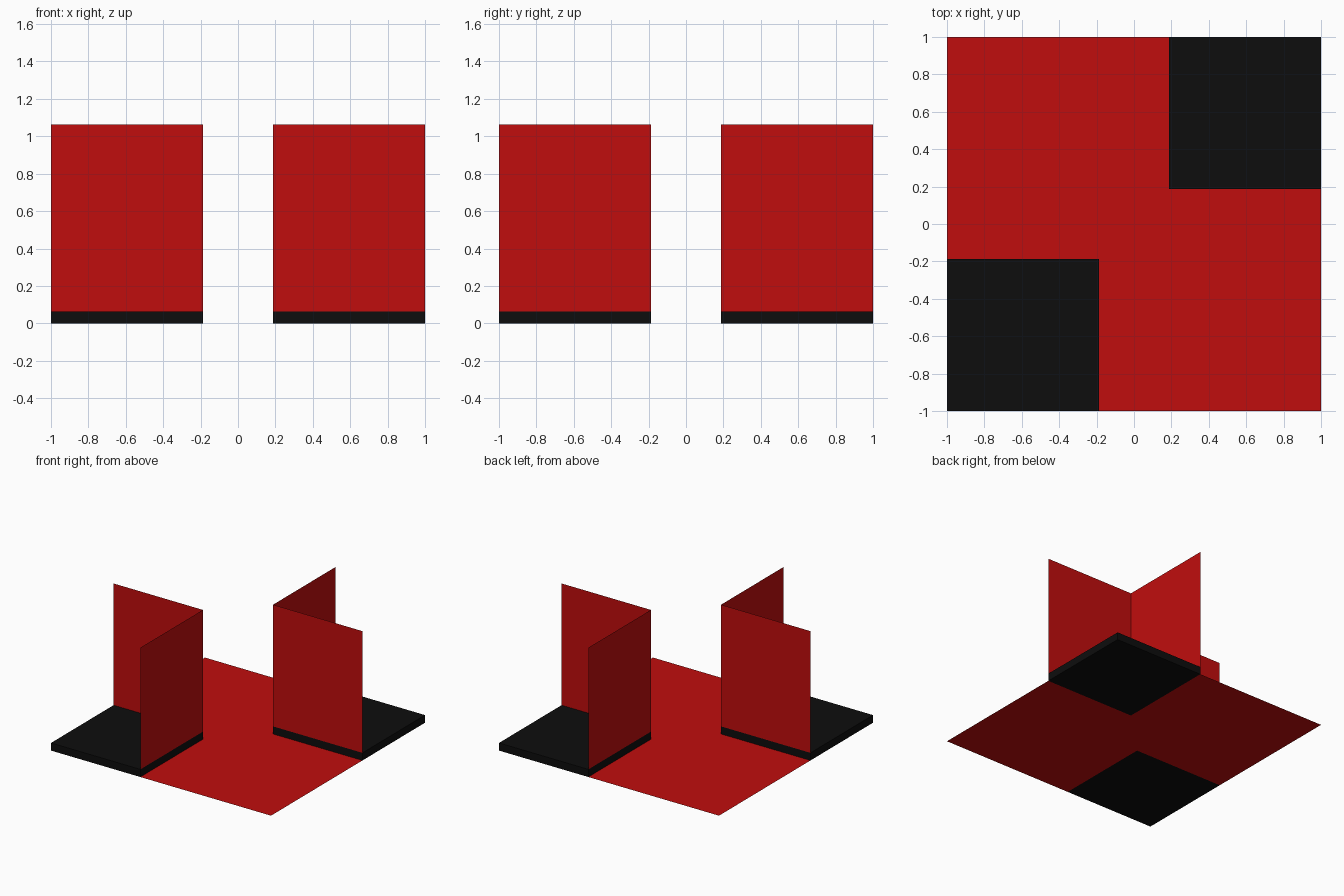
import bpy
import bmesh

cube = bpy.data.objects.get("Cube")
if cube:
    bpy.data.objects.remove(cube, do_unlink=True)

EDGE = 1.0        # outer half width
GAP = 0.1875      # half width of the corridors
BASE = 0.0625     # slab thickness
TOP = 1.0625      # top of the walls


def make_material(name, color):
    mat = bpy.data.materials.new(name)
    mat.use_nodes = True
    mat.diffuse_color = color
    mat.node_tree.nodes["Principled BSDF"].inputs["Base Color"].default_value = color
    return mat


red = make_material("red", (0.53, 0.004, 0.004, 1))
black = make_material("black", (0.004, 0.004, 0.004, 1))


def make_object(name, bm, mat):
    mesh = bpy.data.meshes.new(name)
    bm.to_mesh(mesh)
    bm.free()
    mesh.materials.append(mat)
    obj = bpy.data.objects.new(name, mesh)
    bpy.context.collection.objects.link(obj)
    return obj


def make_sheet(name, points, mat):
    bm = bmesh.new()
    bm.faces.new([bm.verts.new(p) for p in points])
    return make_object(name, bm, mat)


# Flat floor, stepped around the two corner slabs
outline = [(-GAP, -EDGE), (EDGE, -EDGE), (EDGE, GAP), (GAP, GAP),
           (GAP, EDGE), (-EDGE, EDGE), (-EDGE, -GAP), (-GAP, -GAP)]
make_sheet("floor", [(x, y, 0) for x, y in outline], red)

# Two opposite corners, each a slab with two thin walls on its inner edges
for corner, s in (("front_right", -1), ("back_left", 1)):
    inner, outer = s * GAP, s * EDGE

    bm = bmesh.new()
    bmesh.ops.create_cube(bm, size=1)
    mid, width = (inner + outer) / 2, EDGE - GAP
    bmesh.ops.scale(bm, vec=(width, width, BASE), verts=bm.verts)
    bmesh.ops.translate(bm, vec=(mid, mid, BASE / 2), verts=bm.verts)
    make_object(corner + "_slab", bm, black)

    ends = [(inner, BASE), (outer, BASE), (outer, TOP), (inner, TOP)]
    make_sheet(corner + "_cross_wall", [(a, inner, z) for a, z in ends], red)
    make_sheet(corner + "_side_wall", [(inner, a, z) for a, z in ends], red)
